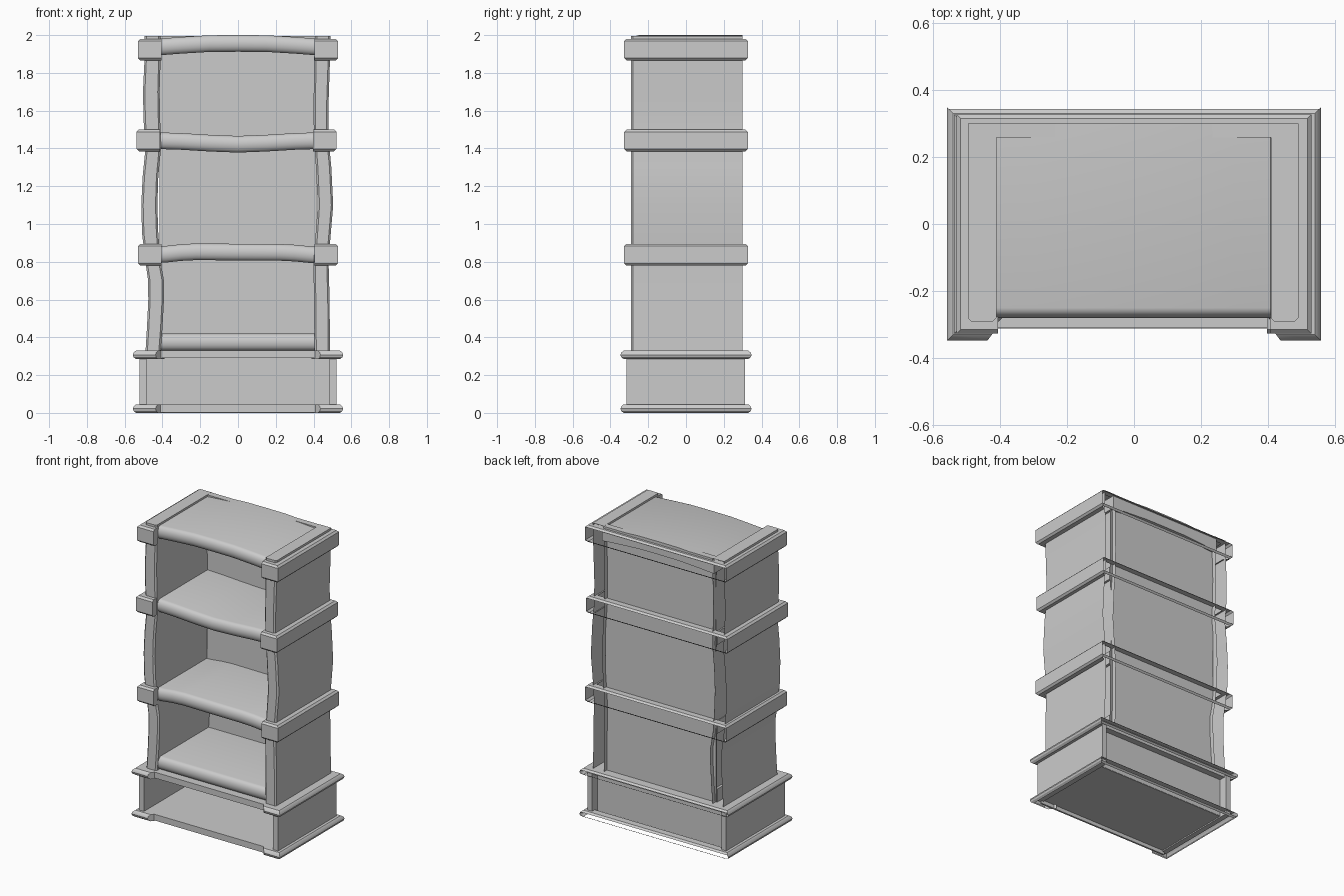
import bpy, bmesh, math

if "Cube" in bpy.data.objects:
    bpy.data.objects.remove(bpy.data.objects["Cube"])


def finish(name, bm):
    bmesh.ops.recalc_face_normals(bm, faces=bm.faces[:])
    me = bpy.data.meshes.new(name)
    bm.to_mesh(me)
    bm.free()
    ob = bpy.data.objects.new(name, me)
    bpy.context.collection.objects.link(ob)
    me.shade_smooth()
    me.set_sharp_from_angle(angle=math.radians(32))
    return ob


def loft(name, rings, closed=True, caps=True, open_back=None, open_below=False):
    """Skin a list of matching cross-sections."""
    bm = bmesh.new()
    rows = [[bm.verts.new(p) for p in r] for r in rings]
    n = len(rows[0])
    for a, b in zip(rows, rows[1:]):
        for i in range(n if closed else n - 1):
            j = (i + 1) % n
            bm.faces.new((a[i], a[j], b[j], b[i]))
    if caps:
        bm.faces.new(rows[0])
        bm.faces.new(rows[-1])
    if open_back is not None:
        # wall-side faces, and undersides along the wall, are left open
        bm.normal_update()
        zmin = min(v.co.z for v in bm.verts) + 1e-4
        gone = []
        for f in bm.faces:
            ys = [v.co.y for v in f.verts]
            wall = abs(f.normal.y) > 0.9 and min(ys) > open_back
            under = max(v.co.z for v in f.verts) < zmin and (open_below or min(ys) > 0)
            if wall or under:
                gone.append(f)
        bmesh.ops.delete(bm, geom=gone, context='FACES')
    return finish(name, bm)


def box(name, x0, x1, y0, y1, z0, z1):
    rings = [[(x0, y0, z), (x1, y0, z), (x1, y1, z), (x0, y1, z)] for z in (z0, z1)]
    return loft(name, rings)


def wrap(name, hx, hy, profile, x_end, slant=0.0, shift=0.0, open_below=False):
    """Sweep a profile round both sides and the back, returning on the front corners."""
    def ring(f):
        return [(f(d)[0] + shift, f(d)[1], z) for d, z in profile]
    rings = [
        ring(lambda d: (-x_end - slant * d, -hy - d)),
        ring(lambda d: (-hx - d, -hy - d)),
        ring(lambda d: (-hx - d, hy + d)),
        ring(lambda d: (hx + d, hy + d)),
        ring(lambda d: (hx + d, -hy - d)),
        ring(lambda d: (x_end + slant * d, -hy - d)),
    ]
    return loft(name, rings, closed=False, open_back=hy + 0.01, open_below=open_below)


# Base: two rounded mouldings, side walls, floor, top plate and recessed back
for label, z in (("lower", 0.0), ("upper", 0.285)):
    prof = [(0, z), (0.045, z), (0.058, z + 0.01), (0.062, z + 0.022),
            (0.058, z + 0.034), (0.045, z + 0.045), (0, z + 0.045)]
    wrap(label + "_base_moulding", 0.495, 0.285, prof, 0.39, slant=0.75,
         open_below=(z == 0.0))
for label, s in (("left", -1), ("right", 1)):
    box(label + "_base_wall", *sorted((s * 0.485, s * 0.521)), -0.315, 0.313, 0.02, 0.30)
box("base_floor", -0.5, 0.5, -0.31, 0.255, 0.028, 0.045)
box("base_front_strip", -0.5, 0.5, -0.312, -0.30, 0.003, 0.045)
box("base_top", -0.5, 0.5, -0.31, 0.30, 0.29, 0.33)
box("base_back", -0.485, 0.485, 0.245, 0.257, 0.03, 0.29)

# Wavy hollow side walls with a bevelled front: (z, outer x, inner x)
left = [(0.32, -0.49, -0.41), (0.45, -0.482, -0.4), (0.6, -0.475, -0.392),
        (0.7, -0.476, -0.392), (0.8, -0.49, -0.41), (0.95, -0.508, -0.422),
        (1.1, -0.512, -0.427), (1.25, -0.505, -0.422), (1.4, -0.49, -0.408),
        (1.55, -0.5, -0.412), (1.7, -0.503, -0.415), (1.87, -0.495, -0.41), (1.995, -0.495, -0.41)]
right = [(0.32, 0.487, 0.405), (0.6, 0.485, 0.402), (0.78, 0.48, 0.4),
         (0.9, 0.487, 0.408), (1.1, 0.504, 0.422), (1.3, 0.494, 0.413),
         (1.45, 0.48, 0.402), (1.6, 0.478, 0.4), (1.87, 0.487, 0.403), (1.995, 0.49, 0.408)]
for label, s, path in (("left", -1, left), ("right", 1, right)):
    b = 0.01
    rings = [[(xo, 0.30, z), (xo, -0.29 + b, z), (xo - s * b, -0.29, z),
              (xi + s * b, -0.29, z), (xi, -0.29 + b, z), (xi, 0.30, z)]
             for z, xo, xi in path]
    loft(label + "_side_wall", rings, closed=False)

# Square bands wrapped round the case
for i, (z0, z1, shift) in enumerate(((0.78, 0.895, 0), (1.385, 1.50, -0.008), (1.866, 1.98, 0))):
    c = 0.012
    prof = [(0, z0), (0.042 - c, z0), (0.042, z0 + c), (0.042, z1 - c),
            (0.042 - c, z1), (-0.01, z1)]
    wrap("band_%d" % (i + 1), 0.487, 0.285, prof, 0.405, shift=shift)

# Back panel and the rail closing the top behind the shelf
box("back_panel", -0.415, 0.415, 0.26, 0.27, 0.33, 1.985)
box("top_back_rail", -0.41, 0.41, 0.258, 0.30, 1.975, 1.994)

# Rounded-front shelves following a bent centre line: (x, z)
shelves = {
    "bottom_shelf": ([(-0.42, 0.375), (0.42, 0.375)], 0.262),
    "lower_shelf": ([(-0.42, 0.838), (-0.38, 0.84), (-0.3, 0.849), (-0.22, 0.853),
                     (0, 0.851), (0.22, 0.85), (0.3, 0.846), (0.38, 0.838), (0.42, 0.835)], 0.262),
    "middle_shelf": ([(-0.42, 1.441), (-0.3, 1.437), (-0.15, 1.428), (0, 1.422),
                      (0.15, 1.428), (0.3, 1.437), (0.42, 1.441)], 0.262),
    "top_shelf": ([(-0.42, 1.937), (-0.3, 1.946), (-0.15, 1.955), (0, 1.956),
                   (0.15, 1.955), (0.3, 1.946), (0.42, 1.937)], 0.30),
}
h = 0.044
for name, (path, yb) in shelves.items():
    nose = [(-0.25 - 0.03 * math.cos(a), h * math.sin(a))
            for a in [math.radians(-90 + 22.5 * k) for k in range(9)]]
    sect = [(yb, -h)] + nose + [(yb, h)]
    loft(name, [[(x, y, z + dz) for y, dz in sect] for x, z in path])
